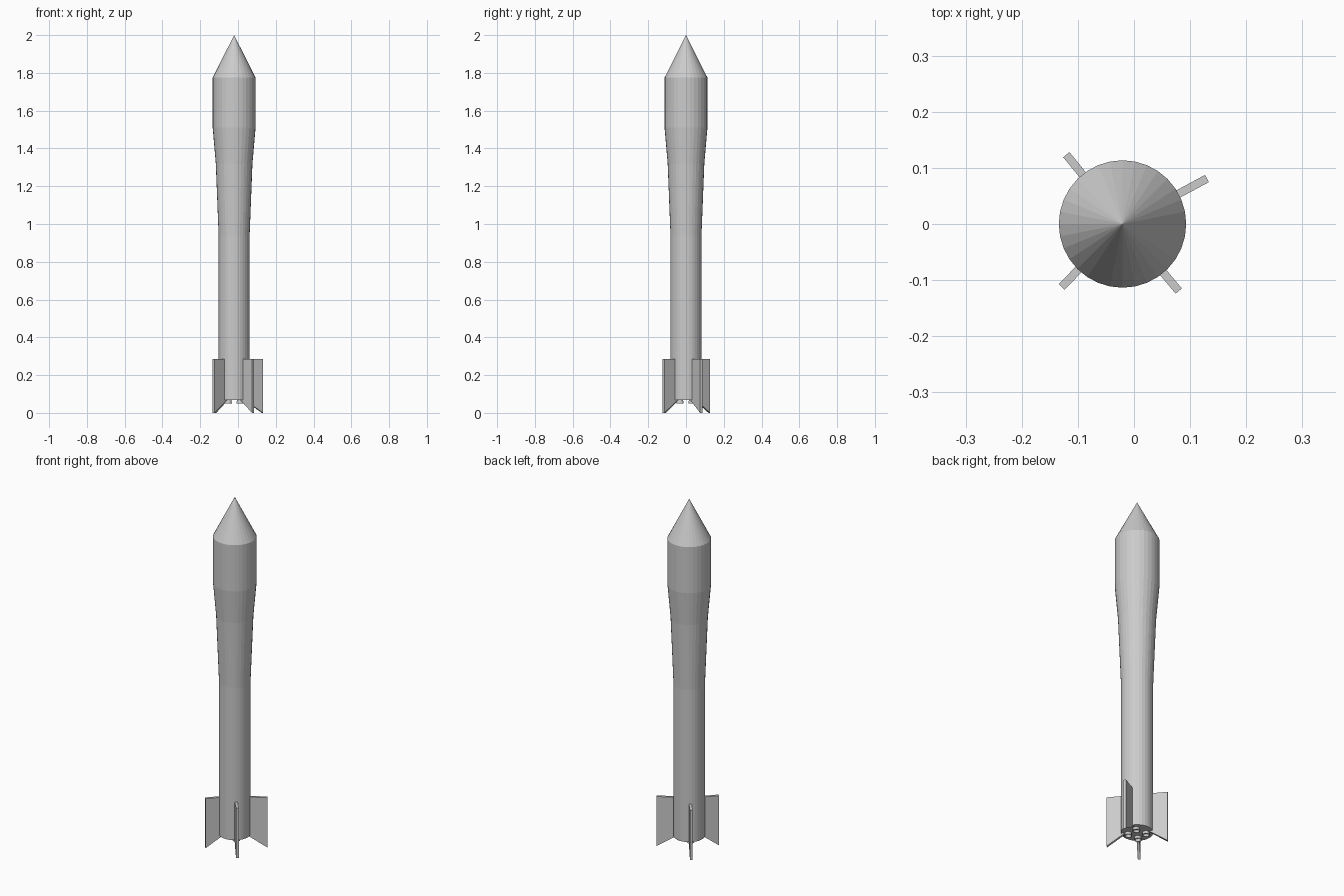
import bpy, math
from math import cos, sin, pi

if "Cube" in bpy.data.objects:
    bpy.data.objects.remove(bpy.data.objects["Cube"])

CX = -0.0205  # body axis offset


def mesh_object(name, verts, faces):
    me = bpy.data.meshes.new(name)
    me.from_pydata(verts, [], faces)
    me.update()
    ob = bpy.data.objects.new(name, me)
    bpy.context.collection.objects.link(ob)
    return ob


def lathe(name, profile, n, cx, cy, apex=None):
    """Flat-faced revolved profile, closed at both ends."""
    verts = [(cx + r * cos(2 * pi * i / n), cy + r * sin(2 * pi * i / n), z)
             for r, z in profile for i in range(n)]
    faces = [tuple(reversed(range(n)))]
    for k in range(len(profile) - 1):
        for i in range(n):
            j = (i + 1) % n
            faces.append((k * n + i, k * n + j, (k + 1) * n + j, (k + 1) * n + i))
    last = (len(profile) - 1) * n
    if apex is None:
        faces.append(tuple(range(last, last + n)))
    else:
        verts.append((cx, cy, apex))
        faces += [(last + i, last + (i + 1) % n, len(verts) - 1) for i in range(n)]
    return mesh_object(name, verts, faces)


# Rocket body with flared upper stage and pointed nose
lathe("rocket_body", [(0.082, 0.067), (0.082, 0.94), (0.097, 1.32),
                      (0.1135, 1.51), (0.1135, 1.775)], 32, CX, 0, apex=2.0)

# Four radial tail fins, swept downward at the outer edge
FIN_T = 0.0145
for k, (deg, tip) in enumerate([(28.3, 0.171), (129, 0.159), (226, 0.156), (310, 0.156)]):
    a = math.radians(deg)
    inner = 0.062
    outline = [(inner, 0.067), (tip, 0.0), (tip, 0.285), (inner, 0.285)]
    verts = [(CX + r * cos(a) - s * sin(a), r * sin(a) + s * cos(a), z)
             for s in (FIN_T / 2, -FIN_T / 2) for r, z in outline]
    faces = [(0, 1, 2, 3), (7, 6, 5, 4)]
    faces += [(i, i + 4, (i + 1) % 4 + 4, (i + 1) % 4) for i in range(4)]
    mesh_object(f"tail_fin_{k + 1}", verts, faces)

# Four hollow engine nozzles under the base
for k in range(4):
    a = pi / 4 + k * pi / 2
    lathe(f"engine_nozzle_{k + 1}",
          [(0.012, 0.064), (0.016, 0.05), (0.02, 0.05), (0.016, 0.07)],
          16, CX + 0.045 * cos(a), 0.045 * sin(a))
